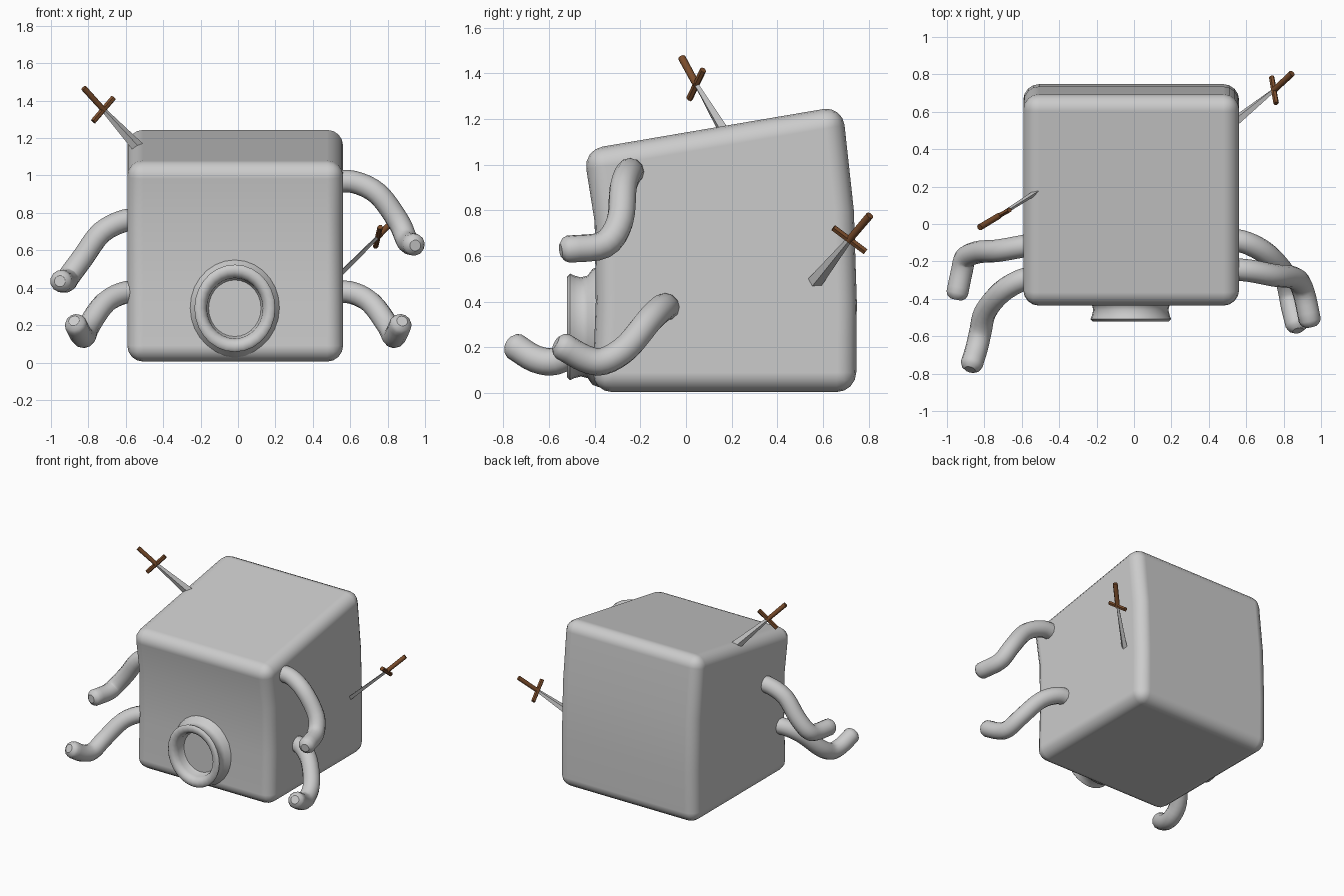
import bpy, bmesh, math
from mathutils import Vector

if "Cube" in bpy.data.objects:
    bpy.data.objects.remove(bpy.data.objects["Cube"])


def finish(name, bm, mat=None, angle=None):
    bmesh.ops.recalc_face_normals(bm, faces=bm.faces)
    me = bpy.data.meshes.new(name)
    bm.to_mesh(me)
    bm.free()
    ob = bpy.data.objects.new(name, me)
    bpy.context.collection.objects.link(ob)
    if mat:
        me.materials.append(mat)
    if angle:
        bpy.ops.object.select_all(action='DESELECT')
        ob.select_set(True)
        bpy.context.view_layer.objects.active = ob
        bpy.ops.object.shade_smooth_by_angle(angle=math.radians(angle))
    return ob


def loft(bm, rings):
    """Skin a list of equal-length rings and cap both ends."""
    rows = [[bm.verts.new(p) for p in r] for r in rings]
    n = len(rows[0])
    for a, b in zip(rows, rows[1:]):
        for i in range(n):
            bm.faces.new((a[i], a[(i + 1) % n], b[(i + 1) % n], b[i]))
    bm.faces.new(rows[0])
    bm.faces.new(rows[-1])


# Body: side profile extruded across x, with rounded edges
profile = [(-0.41, 0.005), (-0.395, 0.4), (-0.40, 0.75), (-0.45, 1.065),
           (0.685, 1.258), (0.735, 0.8), (0.748, 0.4), (0.745, 0.005)]
bm = bmesh.new()
loft(bm, [[(x, y, z) for y, z in profile] for x in (-0.592, 0.562)])
body = finish("body", bm, angle=40)
bev = body.modifiers.new("round_edges", 'BEVEL')
bev.width = 0.085
bev.segments = 4
bev.limit_method = 'ANGLE'
bev.angle_limit = math.radians(40)
bev.harden_normals = True

# Mouth: flared oval spout with a rolled lip and a recessed disc
bm = bmesh.new()
mouth = [(-0.38, 0.245), (-0.41, 0.235), (-0.43, 0.208), (-0.46, 0.201),
         (-0.49, 0.208), (-0.508, 0.216), (-0.52, 0.205), (-0.52, 0.180),
         (-0.507, 0.160), (-0.48, 0.150), (-0.44, 0.148), (-0.425, 0.14)]
N = 28
loft(bm, [[(-0.017 + r * math.cos(t), y, 0.29 + 1.08 * r * math.sin(t))
           for t in (2 * math.pi * i / N for i in range(N))] for y, r in mouth])
finish("mouth", bm, angle=50)


# Arms: bent tubes with rounded tips
def arm(name, pts, radius=0.06):
    p = [Vector(q) for q in pts]
    p = [2 * p[0] - p[1]] + p + [2 * p[-1] - p[-2]]
    path = []
    for a, b, c, d in zip(p, p[1:], p[2:], p[3:]):
        for k in range(4):
            t = k / 4
            path.append(0.5 * (2 * b + (c - a) * t + (2 * a - 5 * b + 4 * c - d) * t * t
                               + (3 * b - a - 3 * c + d) * t ** 3))
    end = p[-2]
    tip = (p[-2] - p[-3]).normalized()
    path = [(q, 1) for q in path] + [(end, 1), (end + tip * 0.02, 0.85),
                                     (end + tip * 0.035, 0.5)]
    cu = bpy.data.curves.new(name, 'CURVE')
    cu.dimensions = '3D'
    cu.bevel_depth = radius
    cu.bevel_resolution = 4
    cu.use_fill_caps = True
    sp = cu.splines.new('POLY')
    sp.points.add(len(path) - 1)
    for s, (q, r) in zip(sp.points, path):
        s.co = (*q, 1)
        s.radius = r
    ob = bpy.data.objects.new(name, cu)
    bpy.context.collection.objects.link(ob)
    bpy.ops.object.select_all(action='DESELECT')
    ob.select_set(True)
    bpy.context.view_layer.objects.active = ob
    bpy.ops.object.convert(target='MESH')
    bpy.ops.object.shade_smooth_by_angle(angle=math.radians(50))


arm("right_upper_arm", [(0.5, -0.24, 0.965), (0.62, -0.25, 0.965), (0.75, -0.275, 0.90),
                        (0.86, -0.29, 0.75), (0.905, -0.36, 0.65), (0.94, -0.515, 0.63)])
arm("right_lower_arm", [(0.5, -0.08, 0.37), (0.6, -0.10, 0.375), (0.71, -0.16, 0.32),
                        (0.80, -0.26, 0.20), (0.83, -0.36, 0.14), (0.845, -0.44, 0.15),
                        (0.87, -0.54, 0.205)])
arm("left_upper_arm", [(-0.5, -0.10, 0.76), (-0.6, -0.12, 0.76), (-0.73, -0.143, 0.695),
                       (-0.83, -0.15, 0.56), (-0.90, -0.18, 0.465), (-0.92, -0.25, 0.435),
                       (-0.945, -0.37, 0.435)])
arm("left_lower_arm", [(-0.5, -0.28, 0.37), (-0.6, -0.30, 0.375), (-0.71, -0.365, 0.32),
                       (-0.795, -0.47, 0.20), (-0.82, -0.57, 0.14), (-0.84, -0.66, 0.15),
                       (-0.868, -0.75, 0.205)])

# Swords: flat flaring blade, brown grip and cross guard
brown = bpy.data.materials.new("brown")
brown.diffuse_color = (0.2, 0.075, 0.025, 1)
brown.use_nodes = True
brown.node_tree.nodes["Principled BSDF"].inputs["Base Color"].default_value = brown.diffuse_color


def bar(name, a, b, side, wa, wb, ta, tb, n=4, mat=None):
    """Tapered bar from a to b, with half widths w along side and t across."""
    axis = (b - a).normalized()
    side = (side - axis * side.dot(axis)).normalized()
    cross = axis.cross(side)
    bm = bmesh.new()
    loft(bm, [[c + side * w * math.cos(2 * math.pi * i / n)
               + cross * t * math.sin(2 * math.pi * i / n) for i in range(n)]
              for c, w, t in ((a, wa, ta), (b, wb, tb))])
    finish(name, bm, mat, 50 if n > 4 else None)


def sword(name, tip, guard, pommel, across):
    tip, guard, pommel, across = map(Vector, (tip, guard, pommel, across))
    bar(name + "_blade", guard, tip, across, 0.013, 0.036, 0.01, 0.014)
    bar(name + "_grip", guard, pommel, across, 0.016, 0.017, 0.016, 0.017, 8, brown)
    bar(name + "_guard", guard - across, guard + across, pommel - guard,
        0.016, 0.016, 0.014, 0.014, 6, brown)


sword("left_sword", (-0.52, 0.172, 1.135), (-0.72, 0.045, 1.352), (-0.825, -0.018, 1.468),
      (0.054, 0.03, 0.063))
sword("right_sword", (0.53, 0.54, 0.455), (0.748, 0.715, 0.672), (0.845, 0.805, 0.778),
      (-0.012, 0.07, -0.052))
